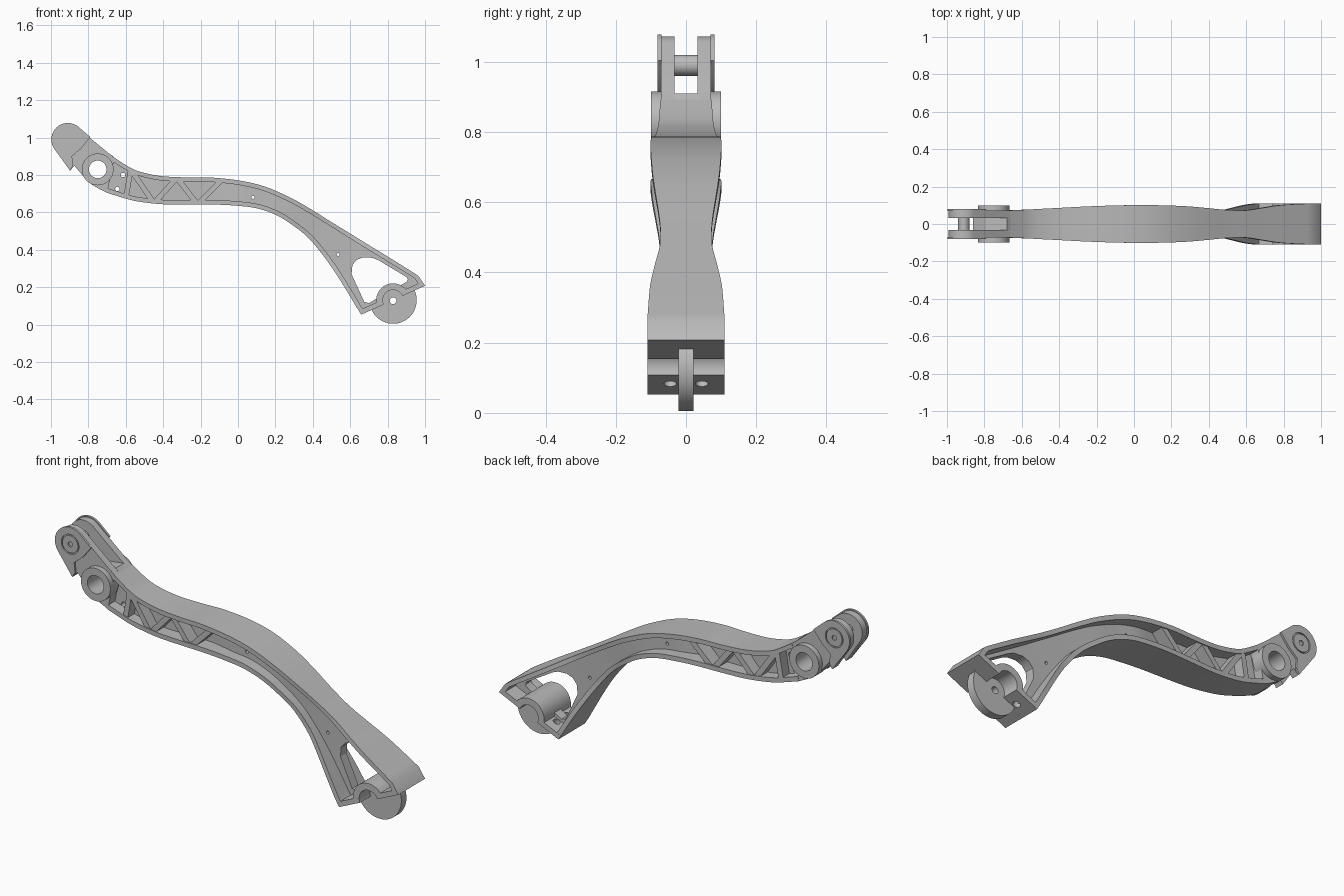
import bpy, bmesh, math
from mathutils import Vector

if "Cube" in bpy.data.objects:
    bpy.data.objects.remove(bpy.data.objects["Cube"])

mat = bpy.data.materials.new("cast_grey")
mat.diffuse_color = (0.5, 0.5, 0.5, 1)
mat.use_nodes = True
mat.node_tree.nodes["Principled BSDF"].inputs["Base Color"].default_value = mat.diffuse_color


def make(name, verts, faces):
    me = bpy.data.meshes.new(name)
    me.from_pydata(verts, [], faces)
    bm = bmesh.new()
    bm.from_mesh(me)
    bmesh.ops.recalc_face_normals(bm, faces=bm.faces)
    bm.to_mesh(me)
    bm.free()
    me.materials.append(mat)
    ob = bpy.data.objects.new(name, me)
    bpy.context.collection.objects.link(ob)
    return ob


def prism(name, pts, y0, y1, width=None):
    """Extrude an x-z outline along y; width(x) gives a varying half width."""
    n = len(pts)
    a = [(x, -width(x) if width else y0, z) for x, z in pts]
    b = [(x, width(x) if width else y1, z) for x, z in pts]
    faces = [list(range(n)), list(range(n, 2 * n))]
    faces += [(i, (i + 1) % n, n + (i + 1) % n, n + i) for i in range(n)]
    return make(name, a + b, faces)


def arc(x, z, r, a0, a1, n):
    return [(x + r * math.cos(math.radians(a0 + (a1 - a0) * i / n)),
             z + r * math.sin(math.radians(a0 + (a1 - a0) * i / n))) for i in range(n + 1)]


def disc(name, x, z, r, y0, y1, n=40):
    return prism(name, arc(x, z, r, 0, 360, n)[:-1], y0, y1)


def cut(ob, cutters):
    """Subtract the cutters from an object, then remove them."""
    bpy.context.view_layer.objects.active = ob
    for c in cutters:
        c.hide_render = True
        m = ob.modifiers.new("cut", 'BOOLEAN')
        m.operation, m.solver, m.object = 'DIFFERENCE', 'EXACT', c
        bpy.ops.object.modifier_apply(modifier=m.name)
        bpy.data.objects.remove(c)


# --- I-section arm: stations (top x, z, bottom x, z, half width, half web)
stations = [
    (-.66, .892, -.70, .705, .073, .02), (-.57, .836, -.58, .668, .077, .02),
    (-.50, .811, -.49, .652, .081, .02), (-.40, .793, -.39, .643, .086, .02),
    (-.27, .787, -.26, .642, .093, .02), (-.14, .786, -.13, .642, .098, .022),
    (.01, .770, -.01, .636, .101, .04), (.144, .738, .10, .622, .100, .04),
    (.278, .680, .20, .588, .095, .04), (.385, .620, .28, .540, .086, .036),
    (.50, .548, .37, .470, .075, .03), (.60, .487, .455, .370, .073, .027),
    (.70, .425, .525, .270, .088, .025), (.80, .364, .585, .175, .102, .025),
    (.93, .283, .635, .090, .109, .025), (.965, .260, .648, .071, .11, .025),
    (1.0, .208, .658, .053, .11, .025)]


def smooth(rows, steps):
    out = []
    for i in range(len(rows) - 1):
        p = [rows[max(0, min(len(rows) - 1, i + k))] for k in (-1, 0, 1, 2)]
        for s in range(steps):
            t = s / steps
            out.append([.5 * (2 * b + (c - a) * t + (2 * a - 5 * b + 4 * c - d) * t * t
                              + (3 * b - a - 3 * c + d) * t ** 3) for a, b, c, d in zip(*p)])
    return out + [list(rows[-1])]


verts, faces = [], []
rows = smooth(stations[:15], 5) + [list(r) for r in stations[15:]]
for tx, tz, bx, bz, w, web in rows:
    T, B = Vector((tx, tz)), Vector((bx, bz))
    d = (B - T).normalized() * .024
    half = [(T, w), (T + d, w), (T + d, web), (B - d, web), (B - d, w), (B, w)]
    verts += [(p.x, y, p.y) for p, y in half] + [(p.x, -y, p.y) for p, y in reversed(half)]
for r in range(len(rows) - 1):
    for k in range(12):
        a, b = r * 12 + k, r * 12 + (k + 1) % 12
        faces.append((a, b, b + 12, a + 12))
faces += [list(range(12)), list(range(len(verts) - 12, len(verts)))]
arm = make("arm_beam", verts, faces)

# Window at the foot end, axle clearance and small web holes
window = ([(.607, .27), (.612, .32), (.635, .347), (.67, .36), (.72, .357), (.75, .345),
           (.90, .255), (.908, .24), (.90, .228), (.87, .21), (.83, .19), (.76, .15),
           (.70, .115), (.675, .122)])
cut(arm, [prism("window_cutter", window, -.3, .3), disc("axle_cutter", .829, .128, .072, -.3, .3)]
    + [disc("hole_cutter", x, z, r, -.3, .3, 16) for x, z, r in
       ((.08, .68, .008), (.535, .375, .008), (-.615, .80, .012), (-.645, .725, .012))])

# --- Zigzag lattice ribs
ribs = [((-.60, .675), (-.575, .82)), ((-.56, .81), (-.46, .665)), ((-.44, .66), (-.335, .775)),
        ((-.32, .775), (-.225, .655)), ((-.205, .655), (-.09, .77))]
for p, q in ribs:
    p, q = Vector(p), Vector(q)
    d = (q - p).normalized()
    n = Vector((-d.y, d.x)) * .014
    prism("lattice_rib", [tuple(v) for v in (p + n, p - n, q - n, q + n)], 0, 0,
          lambda x: .07 + (x + .66) * .042)

# --- Fork head: two cheeks and a core
PX, PZ, BX, BZ = -.91, .99, -.75, .83
under = [(-.82, .785), (-.78, .748), (-.74, .724), (-.70, .705)]
cheek = (arc(PX, PZ, .082, 51, 217, 20) + [(-.898, .823), (-.875, .85)] + under
         + [(-.66, .892), (-.70, .923)])
core = [(-.68, .91), (-.79, .895), (-.862, .837)] + under + [(-.66, .892)]
cap = (arc(PX, PZ, .088, 51, 217, 24)
       + [(-.898, .823), (-.882, .85), (-.887, .90), (-.865, .92), (-.84, .94), (-.79, 1.003)])


def bore(r=.047):
    return disc("bore_cutter", BX, BZ, r, -.3, .3)


cut(prism("fork_core", core, -.034, .034), [bore()])
for s in (-1, 1):
    cut(prism("fork_cheek", cheek, s * .033, s * .071), [bore()])
    c = prism("fork_cap", cap, s * .07, s * .081)
    cut(c, [disc("recess_cutter", PX, PZ, .051, s * .074, s * .2)])
    cut(disc("pivot_boss", BX, BZ, .085, s * .033, s * .1, 48), [bore()])
    cut(disc("pin_head", PX, PZ, .045, s * .06, s * .081),
        [disc("pin_hole_cutter", PX, PZ, .013, s * .07, s * .2, 16)])
disc("fork_pin", PX, PZ, .03, -.06, .06, 32)

# --- Foot plate with a half-round axle groove
O, U, V = Vector((.658, .053)), Vector((.911, .413)), Vector((-.413, .911))
C, L = .188, .3755


def foot(pts):
    return [tuple(O + U * u + V * v) for u, v in pts]


t = .026
lift = math.degrees(math.asin(t / .09))
plate_pts = ([(0, 0)] + arc(C, 0, .055, 180, 0, 16) + [(L, 0), (L - .005, t)]
             + arc(C, 0, .09, lift, 180 - lift, 20) + [(0, t)])
plate = prism("foot_plate", foot(plate_pts), -.11, .11)
cutters = []
for y in (-.045, .045):
    c = O + U * .072
    ring = [Vector((c.x, y, c.y)) + Vector((U.x, 0, U.y)) * (.018 * math.cos(a))
            + Vector((0, .018 * math.sin(a), 0)) for a in (i * math.tau / 20 for i in range(20))]
    ax = Vector((V.x, 0, V.y)) * .06
    cutters.append(make("screw_cutter", [p - ax for p in ring] + [p + ax for p in ring],
                        [list(range(20)), list(range(20, 40))]
                        + [(i, (i + 1) % 20, 20 + (i + 1) % 20, 20 + i) for i in range(20)]))
cut(plate, cutters)

# --- Round fin under the foot
fin = foot(arc(C, 0, .126, 180, 360, 40) + arc(C, 0, .058, 0, 180, 20))
cut(prism("foot_fin", fin, -.021, .021), [disc("fin_hole_cutter", .829, .128, .018, -.2, .2, 20)])

# Smooth shading with sharp edges kept
bpy.ops.object.select_all(action='DESELECT')
for ob in bpy.context.scene.objects:
    ob.select_set(True)
    bpy.context.view_layer.objects.active = ob
bpy.ops.object.shade_smooth_by_angle(angle=math.radians(30))
